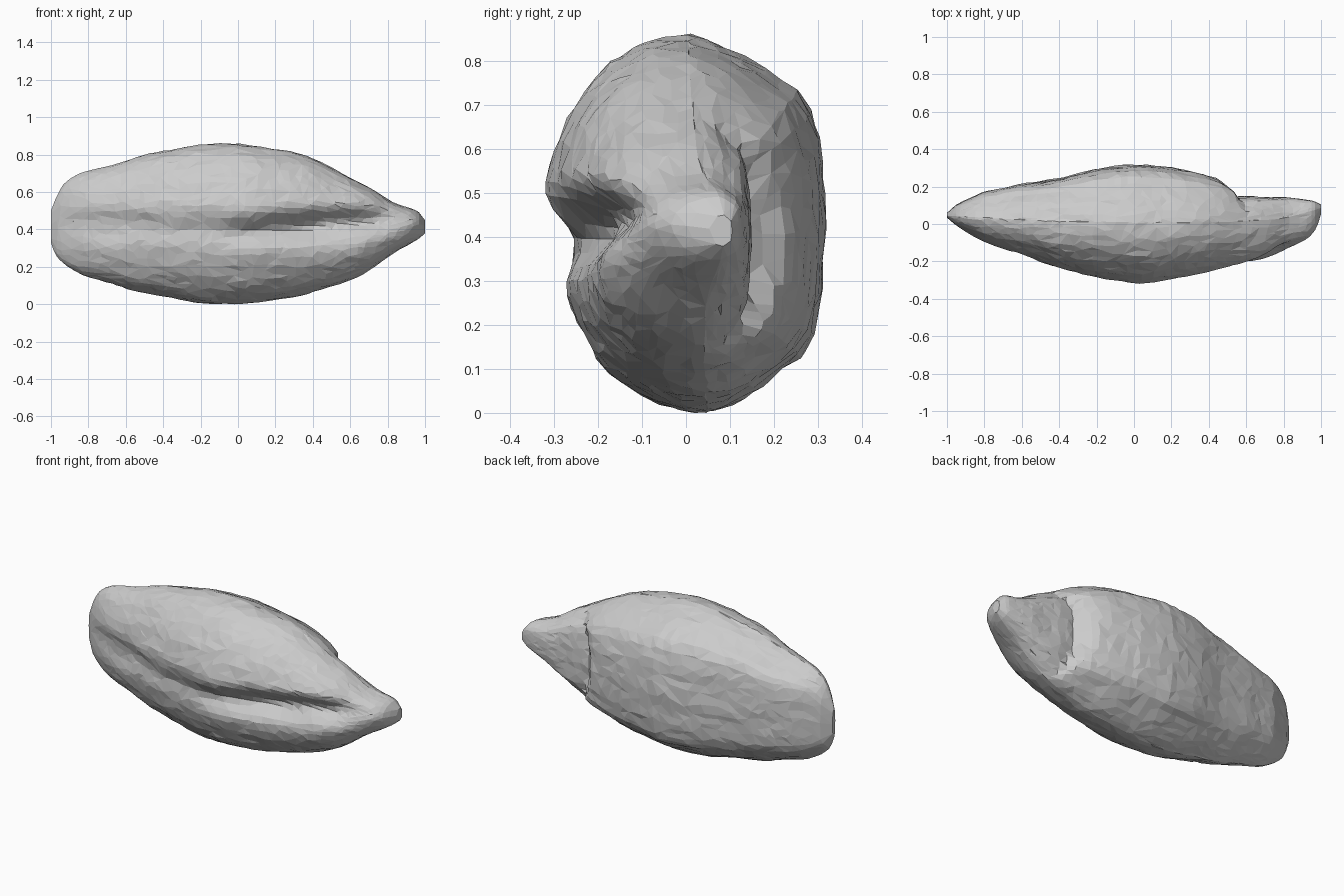
import bpy, bmesh, math, random
from mathutils import Vector, noise

if "Cube" in bpy.data.objects:
    bpy.data.objects.remove(bpy.data.objects["Cube"])

random.seed(4)

# Silhouette profiles along the length: (x, value) pairs
TOP = [(-1, .50), (-.97, .58), (-.92, .67), (-.86, .70), (-.7, .735), (-.47, .81), (-.2, .857), (.03, .86),
       (.3, .815), (.4, .785), (.6, .68), (.75, .595), (.83, .54), (.96, .505), (1, .45)]
BOTTOM = [(-1, .33), (-.97, .25), (-.88, .175), (-.6, .085), (-.2, .005), (0, 0), (.3, .035),
          (.6, .125), (.75, .21), (.83, .28), (.96, .345), (1, .38)]
BACK = [(-1, .055), (-.95, .10), (-.8, .17), (-.6, .21), (-.4, .24), (-.2, .29), (0, .315), (.2, .30),
        (.4, .26), (.5, .235), (.56, .20), (.59, .135), (.66, .145), (.8, .14), (.96, .12), (1, .10)]
FRONT = [(-1, .03), (-.95, -.02), (-.8, -.11), (-.6, -.17), (-.4, -.24), (-.2, -.285), (.05, -.322),
         (.4, -.265), (.7, -.22), (.8, -.175), (.9, -.13), (.97, -.05), (1, .05)]
AXIS = [(-1, .04), (-.6, .03), (0, .02), (.5, .02), (.8, .03), (1, .08)]
# Crease along the front: depth and height
DEPTH = [(-1, 0), (-.85, .025), (-.65, .04), (-.4, .03), (-.1, .045), (.1, .08), (.35, .115), (.7, .10), (.9, .03), (1, 0)]
CREASE = [(-1, .43), (-.5, .42), (0, .39), (.4, .42), (.8, .455), (1, .43)]
# Cross-section of the flattened back: (height fraction, depth fraction)
FLAT = [(0, 1), (.35, .97), (.58, .90), (.70, .80), (.79, .61), (.90, .38), (.96, .2), (1, 0)]


def sample(curve, x):
    x = max(curve[0][0], min(curve[-1][0], x))
    for (x0, v0), (x1, v1) in zip(curve, curve[1:]):
        if x <= x1:
            return v0 + (v1 - v0) * (x - x0) / (x1 - x0)
    return curve[-1][1]


def soft(curve, x):
    r = min(.06, (1 - abs(x)) * .5)
    return sum(sample(curve, x + r * k) for k in (-1, -.5, 0, .5, 1)) / 5


def section_point(x, t):
    top, bottom = soft(TOP, x), soft(BOTTOM, x)
    mid, half = (top + bottom) / 2, (top - bottom) / 2
    c, s = math.cos(t), math.sin(t)
    axis = soft(AXIS, x) - .02 * s * (1 - x * x)
    z = mid + half * s
    if c > 0:
        # the step down to the germ is bowed towards the middle
        bow = math.exp(-((x - .53) / .14) ** 2)
        back = sample(BACK, x + bow * (.075 - .11 * s * s))
        y = axis + (back - axis) * sample(FLAT, abs(s))
    else:
        # two lobes: the upper one stands out further than the lower
        lobe = 1.03 + (.04 * s if s > 0 else .26 * s * (1 + s))
        y = axis + (axis - soft(FRONT, x)) * lobe * c
        d = z - soft(CREASE, x)
        w = .065 if d > 0 else .075
        y += soft(DEPTH, x) * math.exp(-(d / w) ** 2)
    return Vector((x, y, z))


# Grain body: lofted rings with a wrinkled surface
SIDES, RINGS = 80, 72
bm = bmesh.new()
rings = []
for i in range(RINGS + 1):
    u = -1 + 2 * i / RINGS
    x = .55 * u + .45 * math.sin(u * math.pi / 2)
    ring = []
    for j in range(SIDES):
        p = section_point(x, 2 * math.pi * j / SIDES)
        fade = 1 - abs(x) ** 6
        wrinkle = noise.noise(Vector((p.x * 5, p.y * 14, p.z * 14))) * .007
        out = Vector((0, p.y - sample(AXIS, x), p.z - .43)).normalized()
        p += out * fade * (wrinkle + random.uniform(-.003, .003))
        ring.append(bm.verts.new(p))
    rings.append(ring)
for a, b in zip(rings, rings[1:]):
    for j in range(SIDES):
        k = (j + 1) % SIDES
        bm.faces.new((a[j], a[k], b[k], b[j]))
bm.faces.new(rings[0])
bm.faces.new(rings[-1])
bmesh.ops.recalc_face_normals(bm, faces=bm.faces)

# Rest the grain on the ground and centre its depth
low = min(v.co.z for v in bm.verts)
ys = [v.co.y for v in bm.verts]
bmesh.ops.translate(bm, verts=bm.verts, vec=(0, -(min(ys) + max(ys)) / 2, -low))

mesh = bpy.data.meshes.new("grain")
bm.to_mesh(mesh)
bm.free()
grain = bpy.data.objects.new("grain", mesh)
bpy.context.collection.objects.link(grain)

# Irregular flat facets
facets = grain.modifiers.new("facets", 'DECIMATE')
facets.ratio = .3
